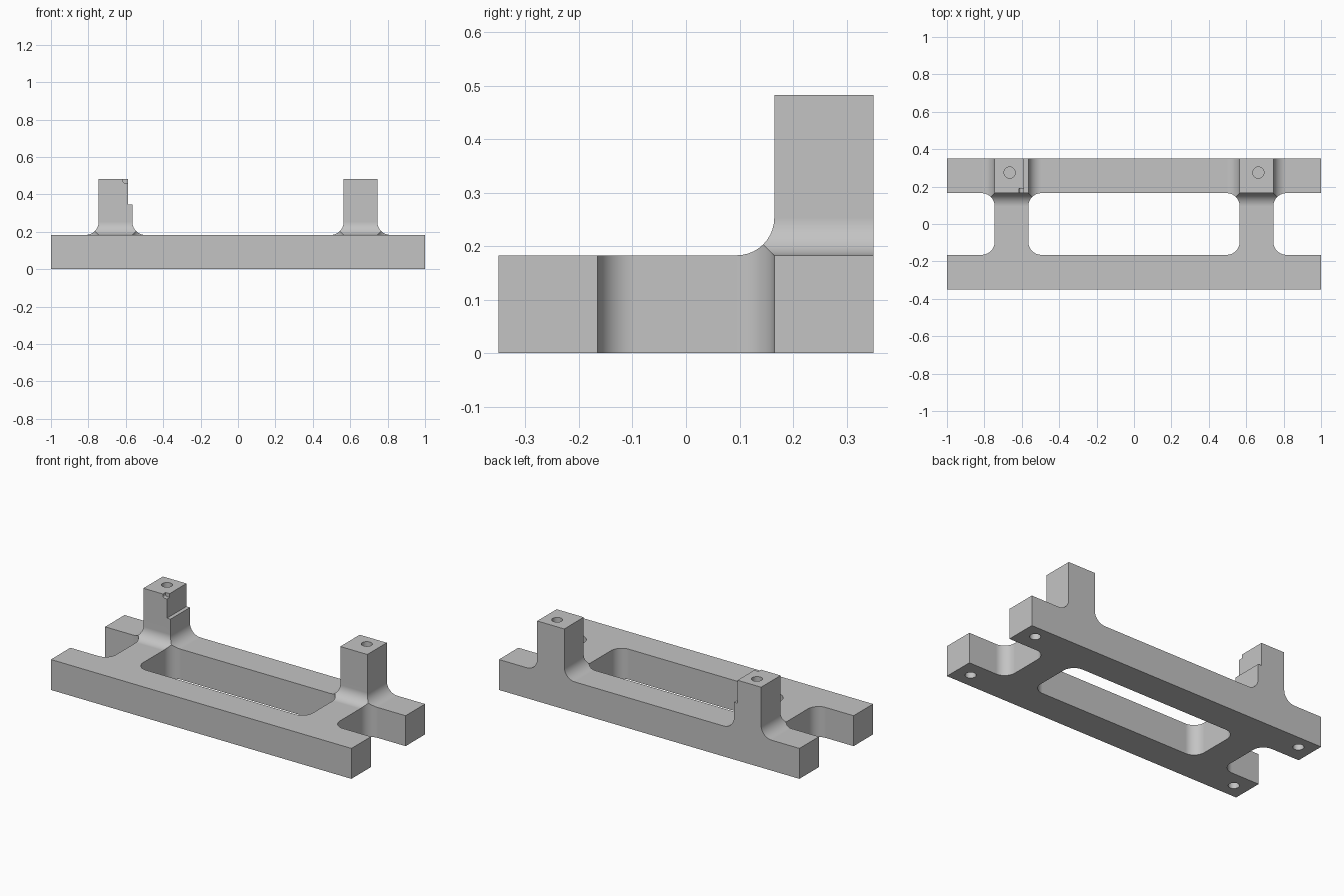
import bpy, bmesh, math
from mathutils import Vector

cube = bpy.data.objects.get("Cube")
if cube:
    bpy.data.objects.remove(cube, do_unlink=True)

# Main dimensions
HALF_L, HALF_W = 1.0, 0.35
BAR_Y, BAR_Z, TOP_Z = 0.165, 0.183, 0.483
LEG_IN, LEG_OUT = 0.565, 0.745
R = 0.07

grey = bpy.data.materials.new("plain grey")
grey.use_nodes = True
grey.diffuse_color = (0.55, 0.55, 0.55, 1)
grey.node_tree.nodes["Principled BSDF"].inputs["Base Color"].default_value = grey.diffuse_color


def rounded(corners, steps=10):
    """Turn (a, b, radius) corners into an outline with arcs at right angles."""
    out = []
    for i, (a, b, r) in enumerate(corners):
        p = Vector((a, b))
        if r == 0:
            out.append(p)
            continue
        u = (Vector(corners[i - 1][:2]) - p).normalized()
        v = (Vector(corners[(i + 1) % len(corners)][:2]) - p).normalized()
        centre = p + (u + v) * r
        for k in range(steps + 1):
            t = k / steps * math.pi / 2
            out.append(centre - v * r * math.cos(t) - u * r * math.sin(t))
    return out


def prism(name, outline, axis, low, high):
    """Extrude an outline along an axis."""
    place = {"x": lambda p, d: (d, p.x, p.y),
             "y": lambda p, d: (p.x, d, p.y),
             "z": lambda p, d: (p.x, p.y, d)}[axis]
    bm = bmesh.new()
    ends = [[bm.verts.new(place(p, d)) for p in outline] for d in (low, high)]
    for ring in ends:
        bm.faces.new(ring)
    n = len(outline)
    for i in range(n):
        j = (i + 1) % n
        bm.faces.new((ends[0][i], ends[0][j], ends[1][j], ends[1][i]))
    bmesh.ops.recalc_face_normals(bm, faces=bm.faces)
    mesh = bpy.data.meshes.new(name)
    bm.to_mesh(mesh)
    bm.free()
    mesh.materials.append(grey)
    obj = bpy.data.objects.new(name, mesh)
    bpy.context.collection.objects.link(obj)
    return obj


def box_outline(a0, a1, b0, b1, r=0):
    return rounded([(a0, b0, r), (a1, b0, r), (a1, b1, r), (a0, b1, r)])


def combine(obj, tool, operation="DIFFERENCE"):
    mod = obj.modifiers.new("cut", "BOOLEAN")
    mod.operation, mod.solver, mod.object = operation, "EXACT", tool
    bpy.context.view_layer.objects.active = obj
    bpy.ops.object.modifier_apply(modifier=mod.name)
    bpy.data.objects.remove(tool, do_unlink=True)


def hole(obj, x, y, low, high, radius=0.03, sides=32):
    ring = [Vector((x + radius * math.cos(2 * math.pi * k / sides),
                    y + radius * math.sin(2 * math.pi * k / sides))) for k in range(sides)]
    combine(obj, prism("drill", ring, "z", low, high))


# H-shaped plan with filleted end notches and a rounded central opening
right_half = [(HALF_L, -HALF_W, 0), (HALF_L, -BAR_Y, 0), (LEG_OUT, -BAR_Y, R),
              (LEG_OUT, BAR_Y, R), (HALF_L, BAR_Y, 0), (HALF_L, HALF_W, 0)]
left_half = [(-x, y, r) for x, y, r in reversed(right_half)]
bracket = prism("bracket_frame", rounded(right_half + left_half), "z", 0, 0.6)
combine(bracket, prism("opening", box_outline(-LEG_IN, LEG_IN, -BAR_Y, BAR_Y, R), "z", -0.1, 0.7))

# Front profile: long bar with two filleted posts
post = [(LEG_IN, BAR_Z, R), (LEG_IN, TOP_Z, 0), (LEG_OUT, TOP_Z, 0), (LEG_OUT, BAR_Z, R),
        (1.1, BAR_Z, 0), (1.1, -0.1, 0)]
mirrored = [(-x, z, r) for x, z, r in reversed(post)]
combine(bracket, prism("front_profile", rounded(mirrored + post), "y", -0.5, 0.5), "INTERSECT")

# Side profile: low in front, filleted step up to the posts
side = [(-0.5, -0.1, 0), (0.5, -0.1, 0), (0.5, 0.7, 0),
        (BAR_Y, 0.7, 0), (BAR_Y, BAR_Z, R), (-0.5, BAR_Z, 0)]
combine(bracket, prism("side_profile", rounded(side), "x", -1.2, 1.2), "INTERSECT")

# Ledge on the inner face of one post, with a small notch in its front corner
combine(bracket, prism("ledge", box_outline(-0.588, -0.4, 0.345, 0.6), "y", 0.1, 0.5))
combine(bracket, prism("notch", box_outline(-0.615, -0.5, 0.46, 0.6, 0.012), "y", 0.1, 0.19))

# Blind holes in the post tops and under the bar ends
for s in (-1, 1):
    hole(bracket, s * 0.665, 0.275, TOP_Z - 0.12, 0.6)
    for y in (-0.262, 0.27):
        hole(bracket, s * 0.91, y, -0.1, 0.1)

# Smooth fillets, crisp edges
for o in bpy.context.selected_objects:
    o.select_set(False)
bracket.select_set(True)
bpy.context.view_layer.objects.active = bracket
bpy.ops.object.shade_smooth_by_angle(angle=math.radians(25))
weighted = bracket.modifiers.new("even_shading", "WEIGHTED_NORMAL")
weighted.keep_sharp = True
